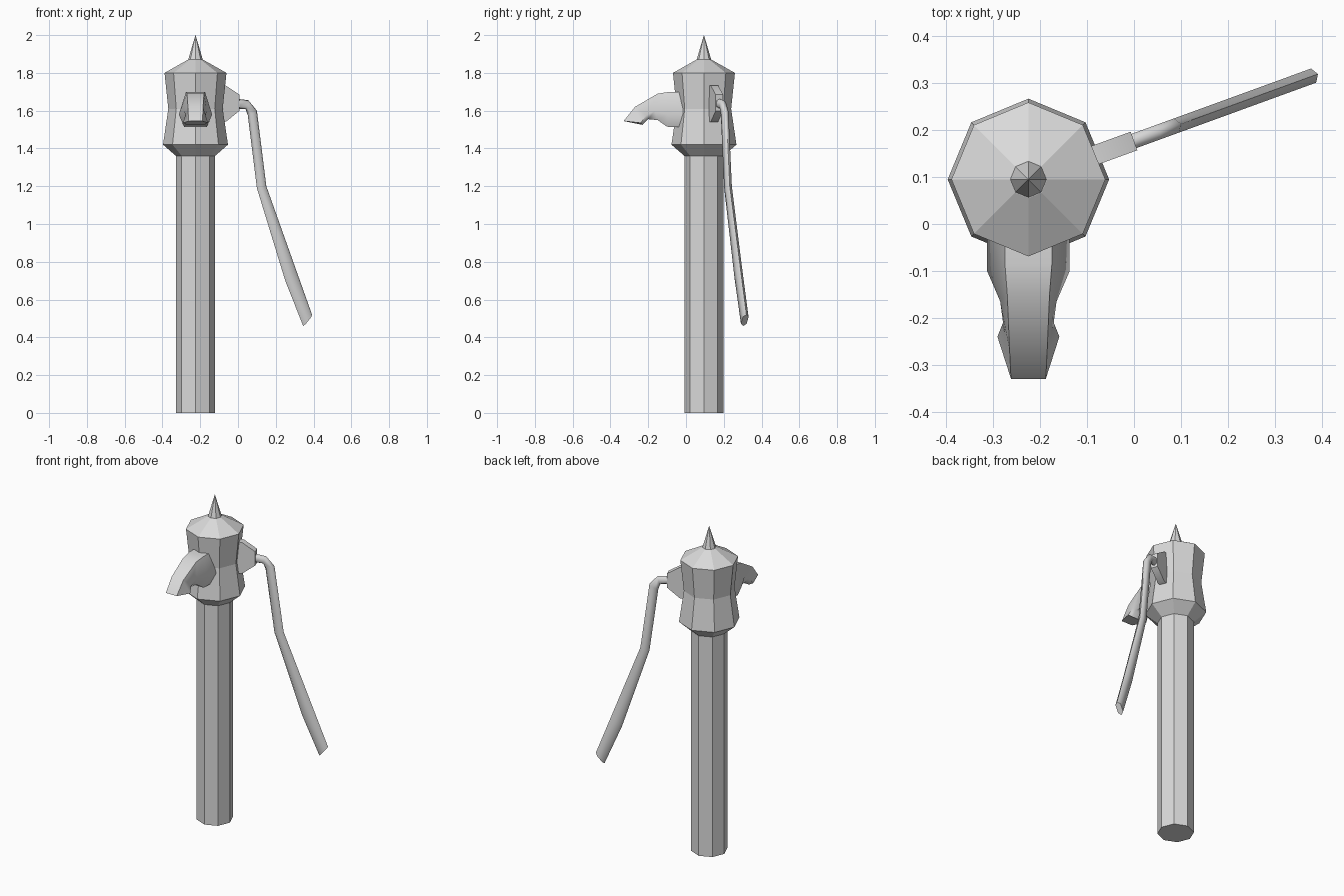
import bpy, bmesh, math
from mathutils import Vector

if "Cube" in bpy.data.objects:
    bpy.data.objects.remove(bpy.data.objects["Cube"], do_unlink=True)

iron = bpy.data.materials.new("grey iron")
iron.use_nodes = True
iron.diffuse_color = (0.7, 0.7, 0.7, 1)
iron.node_tree.nodes["Principled BSDF"].inputs["Base Color"].default_value = (0.7, 0.7, 0.7, 1)

CX, CY = -0.225, 0.095       # axis of the post
SWING = math.radians(20)     # direction of the handle


def loft(name, rings, smooth=None):
    """Skin a row of equal-sized point rings and close both ends."""
    bm = bmesh.new()
    loops = [[bm.verts.new(p) for p in ring] for ring in rings]
    n = len(loops[0])
    for a, b in zip(loops, loops[1:]):
        for i in range(n):
            j = (i + 1) % n
            bm.faces.new((a[i], a[j], b[j], b[i]))
    bm.faces.new(loops[0])
    bm.faces.new(loops[-1])
    bmesh.ops.remove_doubles(bm, verts=bm.verts, dist=0.0001)
    bmesh.ops.recalc_face_normals(bm, faces=bm.faces)
    mesh = bpy.data.meshes.new(name)
    bm.to_mesh(mesh)
    bm.free()
    mesh.materials.append(iron)
    obj = bpy.data.objects.new(name, mesh)
    bpy.context.collection.objects.link(obj)
    if smooth:
        bpy.ops.object.select_all(action='DESELECT')
        obj.select_set(True)
        bpy.context.view_layer.objects.active = obj
        bpy.ops.object.shade_smooth_by_angle(angle=math.radians(smooth))
    return obj


def turned(name, profile):
    """Eight-sided part around the post axis from (radius, height) pairs."""
    turns = [math.tau * i / 8 for i in range(8)]
    return loft(name, [[(CX + r * math.cos(t), CY + r * math.sin(t), z) for t in turns]
                       for r, z in profile])


def arm_point(x, side, z):
    """Point in the handle's swung plane, shifted sideways from it."""
    r = (x - CX) / math.cos(SWING)
    return Vector((x - side * math.sin(SWING),
                   CY + r * math.sin(SWING) + side * math.cos(SWING), z))


# Post, head and finial
turned("post", [(0.103, 0), (0.103, 1.37)])
turned("pump_head", [(0.103, 1.36), (0.172, 1.42), (0.144, 1.61), (0.164, 1.8), (0.04, 1.87)])
turned("finial_spike", [(0.04, 1.865), (0.0005, 2.0)])

# Spout: each section has a top, middle and bottom (half width, y, z)
sections = [
    ((0.05, -0.01, 1.70), (0.088, -0.01, 1.58), (0.06, -0.01, 1.512)),
    ((0.05, -0.085, 1.70), (0.088, -0.10, 1.58), (0.06, -0.10, 1.515)),
    ((0.045, -0.15, 1.69), (0.06, -0.165, 1.60), (0.045, -0.15, 1.55)),
    ((0.04, -0.27, 1.62), (0.054, -0.21, 1.575), (0.045, -0.20, 1.555)),
    ((0.037, -0.33, 1.545), (0.066, -0.24, 1.535), (0.045, -0.23, 1.525)),
]
loft("spout", [[(CX + w, y, z) for w, y, z in s] + [(CX - w, y, z) for w, y, z in reversed(s)]
               for s in sections], 55)

# Tapered bracket holding the handle
loft("handle_bracket", [[arm_point(x, s * 0.021, z + t * h) for s, t in
                         ((1, 1), (-1, 1), (-1, -1), (1, -1))]
                        for x, z, h in ((-0.12, 1.637, 0.1), (-0.07, 1.637, 0.095),
                                        (0.0, 1.642, 0.043))], 40)

# Handle: outer and inner edge points (x, z) along its length
edges = [((-0.02, 1.665), (-0.02, 1.612)), ((0.055, 1.655), (0.04, 1.608)),
         ((0.1, 1.6), (0.052, 1.575)), ((0.15, 1.2), (0.1, 1.19)),
         ((0.303, 0.77), (0.25, 0.7)), ((0.392, 0.52), (0.345, 0.46))]
rings = []
for outer, inner in edges:
    a, b = arm_point(outer[0], 0, outer[1]), arm_point(inner[0], 0, inner[1])
    side = arm_point(0, 0.016, 0) - arm_point(0, 0, 0)
    p, q = a.lerp(b, 0.2), a.lerp(b, 0.8)
    rings.append([a, p + side, q + side, b, q - side, p - side])
loft("pump_handle", rings, 65)
